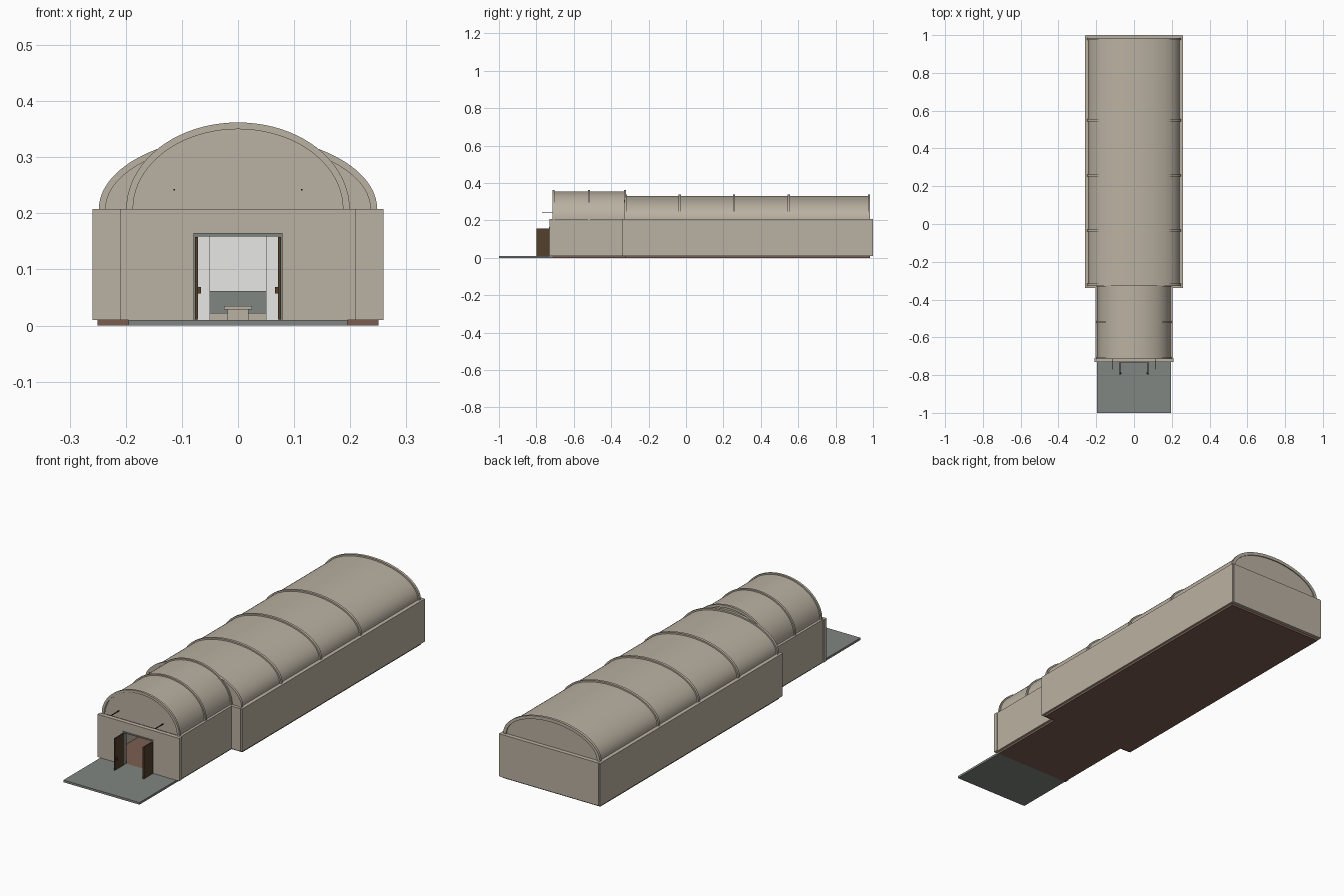
import bpy, math

if "Cube" in bpy.data.objects:
    bpy.data.objects.remove(bpy.data.objects["Cube"])


def mat(name, r, g, b):
    m = bpy.data.materials.new(name)
    m.diffuse_color = (r, g, b, 1)
    m.use_nodes = True
    m.node_tree.nodes["Principled BSDF"].inputs["Base Color"].default_value = m.diffuse_color
    return m


STONE = mat("stone", 0.49, 0.44, 0.36)
GREY = mat("grey_slab", 0.22, 0.24, 0.22)
TERRA = mat("brown_floor", 0.20, 0.11, 0.08)
WOOD = mat("dark_wood", 0.085, 0.05, 0.025)
WHITE = mat("white_plaster", 0.90, 0.90, 0.88)
IRON = mat("black_iron", 0.02, 0.02, 0.02)


def prism(name, pts, y0, y1, m, smooth=False):
    """Extrude an x-z outline from y0 to y1."""
    n = len(pts)
    verts = [(x, y, z) for y in (y0, y1) for x, z in pts]
    faces = [tuple(range(n)), tuple(range(2 * n - 1, n - 1, -1))]
    faces += [(i, i + n, (i + 1) % n + n, (i + 1) % n) for i in range(n)]
    area = sum(pts[i][0] * pts[(i + 1) % n][1] - pts[(i + 1) % n][0] * pts[i][1] for i in range(n))
    if area < 0:
        faces = [f[::-1] for f in faces]
    me = bpy.data.meshes.new(name)
    me.from_pydata(verts, [], faces)
    me.materials.append(m)
    ob = bpy.data.objects.new(name, me)
    bpy.context.collection.objects.link(ob)
    if smooth:
        bpy.ops.object.select_all(action='DESELECT')
        ob.select_set(True)
        bpy.context.view_layer.objects.active = ob
        bpy.ops.object.shade_smooth_by_angle(angle=math.radians(30))
    return ob


def box(name, x0, x1, y0, y1, z0, z1, m):
    return prism(name, [(x0, z0), (x1, z0), (x1, z1), (x0, z1)], y0, y1, m)


def doorway(name, w, z0, z1, dw, dz, y0, y1, m):
    """Wall plate with a central door opening."""
    return prism(name, [(-w, z0), (-dw, z0), (-dw, dz), (dw, dz), (dw, z0), (w, z0), (w, z1), (-w, z1)], y0, y1, m)


TOP = 0.208   # wall height and spring line of the vaults


def half_ellipse(a, h, n=40):
    return [(a * math.cos(math.pi * i / n), TOP + h * math.sin(math.pi * i / n)) for i in range(n + 1)]


def arch(name, a, h, t, y0, y1, m=STONE):
    """Hollow barrel of thickness t."""
    return prism(name, half_ellipse(a, h) + half_ellipse(a - t, h - t)[::-1], y0, y1, m, True)


# Floors and porch
box("hall_floor", -0.25, 0.25, -0.325, 0.985, 0.0, 0.01, TERRA)
box("entry_floor", -0.195, 0.195, -0.715, -0.325, 0.0, 0.01, TERRA)
box("porch_slab", -0.195, 0.195, -1.0, -0.715, 0.0, 0.01, GREY)

# Walls
doorway("entry_front_wall", 0.21, 0.01, TOP, 0.078, 0.165, -0.73, -0.71, STONE)
doorway("hall_front_wall", 0.252, 0.01, TOP, 0.05, 0.18, -0.34, -0.32, STONE)
doorway("partition_lining", 0.18, 0.01, TOP, 0.05, 0.18, -0.345, -0.34, WHITE)
box("hall_back_wall", -0.252, 0.252, 0.98, 1.0, 0.01, TOP, STONE)
box("back_wall_lining", -0.235, 0.235, 0.965, 0.97, 0.01, TOP, WHITE)
for s, side in ((-1, "left"), (1, "right")):
    def wall(name, xa, xb, y0, y1, m=STONE, z0=0.01, z1=TOP):
        box(side + name, min(s * xa, s * xb), max(s * xa, s * xb), y0, y1, z0, z1, m)
    wall("_hall_wall", 0.235, 0.259, -0.338, 0.998)
    wall("_entry_wall", 0.182, 0.205, -0.71, -0.338)

    # Open door leaf with handle, frame jamb and iron rod
    wall("_door_leaf", 0.0715, 0.077, -0.80, -0.733, WOOD, 0.011, 0.158)
    wall("_door_handle", 0.066, 0.0715, -0.793, -0.786, WOOD, 0.057, 0.069)
    wall("_door_jamb", 0.074, 0.079, -0.733, -0.71, GREY, 0.01, 0.16)
    wall("_iron_rod", 0.112, 0.115, -0.77, -0.705, IRON, 0.2405, 0.2435)
box("door_header", -0.079, 0.079, -0.733, -0.71, 0.159, 0.165, GREY)

# Main hall vault, end panels and ribs
arch("hall_vault", 0.241, 0.124, 0.008, -0.325, 0.985)
for y0, y1, name in ((-0.325, -0.318, "front"), (0.972, 0.980, "back")):
    prism("hall_" + name + "_lunette", half_ellipse(0.236, 0.119), y0, y1, STONE)
for y in (-0.322, -0.034, 0.257, 0.549, 0.979):
    arch("hall_rib", 0.248, 0.131, 0.012, y - 0.006, y + 0.006)

# Entry vault, end panels and ribs
arch("entry_vault", 0.193, 0.148, 0.008, -0.711, -0.328)
prism("entry_front_lunette", half_ellipse(0.188, 0.143), -0.709, -0.702, STONE)
prism("entry_back_lunette", half_ellipse(0.188, 0.143), -0.337, -0.330, STONE)
for y in (-0.709, -0.518, -0.327):
    arch("entry_rib", 0.199, 0.154, 0.012, y - 0.005, y + 0.005)

# Furnishings: raised platform, grey dais front, table
box("platform", -0.2, 0.2, 0.70, 0.965, 0.01, 0.022, STONE)
box("dais_screen", -0.2, 0.2, 0.94, 0.96, 0.022, 0.062, GREY)
box("table_base", -0.019, 0.019, 0.60, 0.64, 0.01, 0.029, STONE)
box("table_top", -0.025, 0.025, 0.59, 0.65, 0.029, 0.035, STONE)
